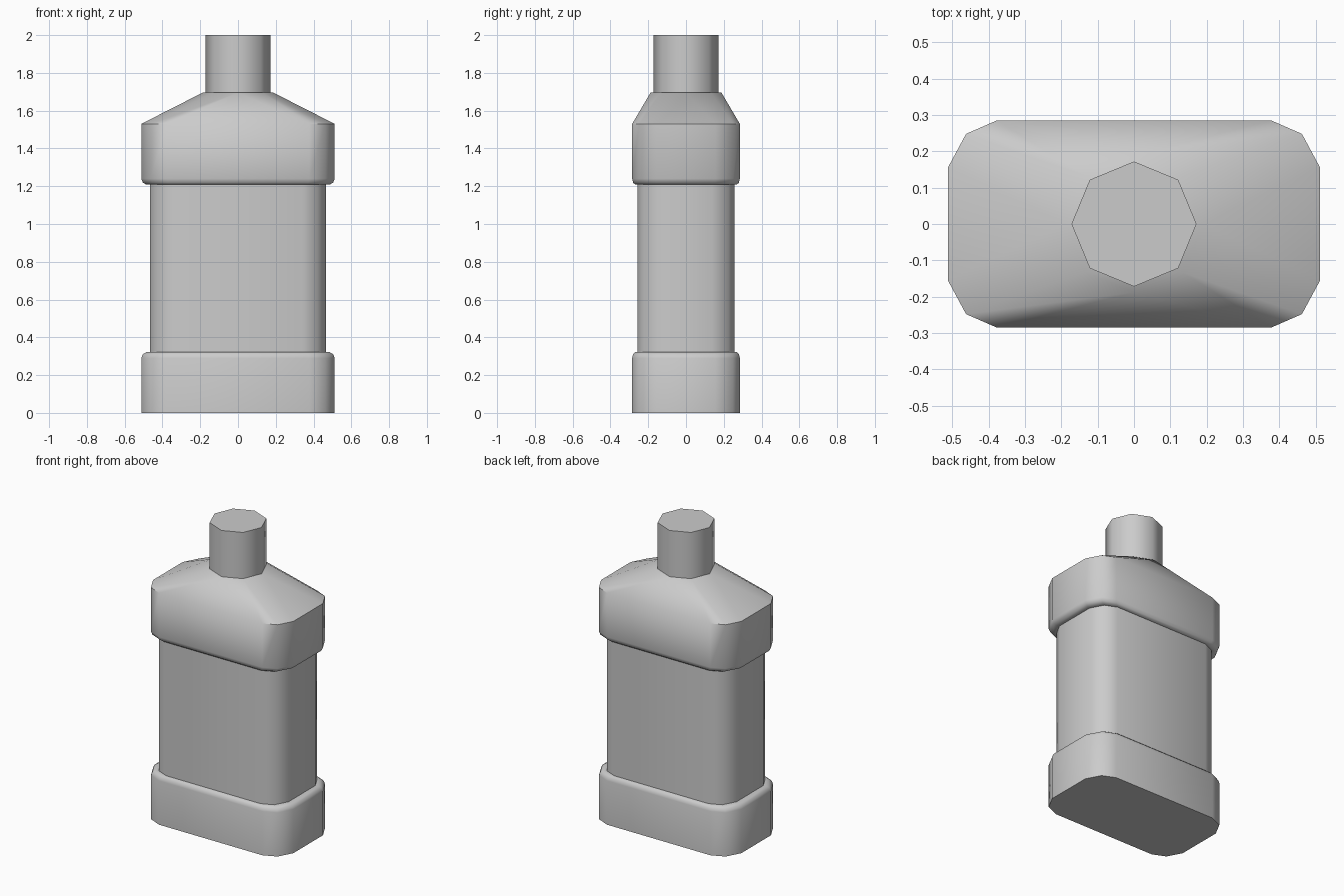
import bpy, bmesh, math

if "Cube" in bpy.data.objects:
    bpy.data.objects.remove(bpy.data.objects["Cube"])

grey = bpy.data.materials.new("plain grey")
grey.diffuse_color = (0.6, 0.6, 0.6, 1)
grey.use_nodes = True
grey.node_tree.nodes["Principled BSDF"].inputs["Base Color"].default_value = grey.diffuse_color

# chamfered rectangle, one quadrant
CORNER = [(0.512, 0.155), (0.462, 0.248), (0.377, 0.285)]


def mirror4(q):
    """Expand three quadrant points to a full counter-clockwise ring."""
    r = q + [(-x, y) for x, y in reversed(q)]
    return r + [(-x, -y) for x, y in r]


def outline(inset=0.0):
    sx, sy = (0.512 - inset) / 0.512, (0.285 - inset * 0.6) / 0.285
    return mirror4([(x * sx, y * sy) for x, y in CORNER])


def octagon(r):
    d = r * math.sqrt(0.5)
    return mirror4([(r, 0), (d, d), (0, r)])


def loft(name, rings):
    bm = bmesh.new()
    loops = [[bm.verts.new((x, y, z)) for x, y in pts] for z, pts in rings]
    n = len(loops[0])
    for a, b in zip(loops, loops[1:]):
        for i in range(n):
            j = (i + 1) % n
            bm.faces.new((a[i], a[j], b[j], b[i]))
    bm.faces.new(loops[0][::-1])
    bm.faces.new(loops[-1])
    # octagon rings carry doubled points that collapse here
    bmesh.ops.remove_doubles(bm, verts=bm.verts[:], dist=0.0005)
    bmesh.ops.recalc_face_normals(bm, faces=bm.faces[:])
    me = bpy.data.meshes.new(name)
    bm.to_mesh(me)
    bm.free()
    me.materials.append(grey)
    ob = bpy.data.objects.new(name, me)
    bpy.context.collection.objects.link(ob)
    bpy.ops.object.select_all(action='DESELECT')
    bpy.context.view_layer.objects.active = ob
    ob.select_set(True)
    bpy.ops.object.shade_smooth_by_angle(angle=math.radians(52))


# bottle: foot, recessed label panel, shoulders tapering to the neck seat
loft("bottle_body", [
    (0.0, outline()), (0.29, outline()), (0.311, outline(0.008)),
    (0.322, outline(0.028)), (0.322, outline(0.045)),
    (1.208, outline(0.045)), (1.208, outline(0.028)),
    (1.219, outline(0.008)), (1.24, outline()), (1.53, outline()),
    (1.695, octagon(0.188)),
])

# eight-sided cap
loft("cap", [(1.69, octagon(0.172)), (2.0, octagon(0.172))])
